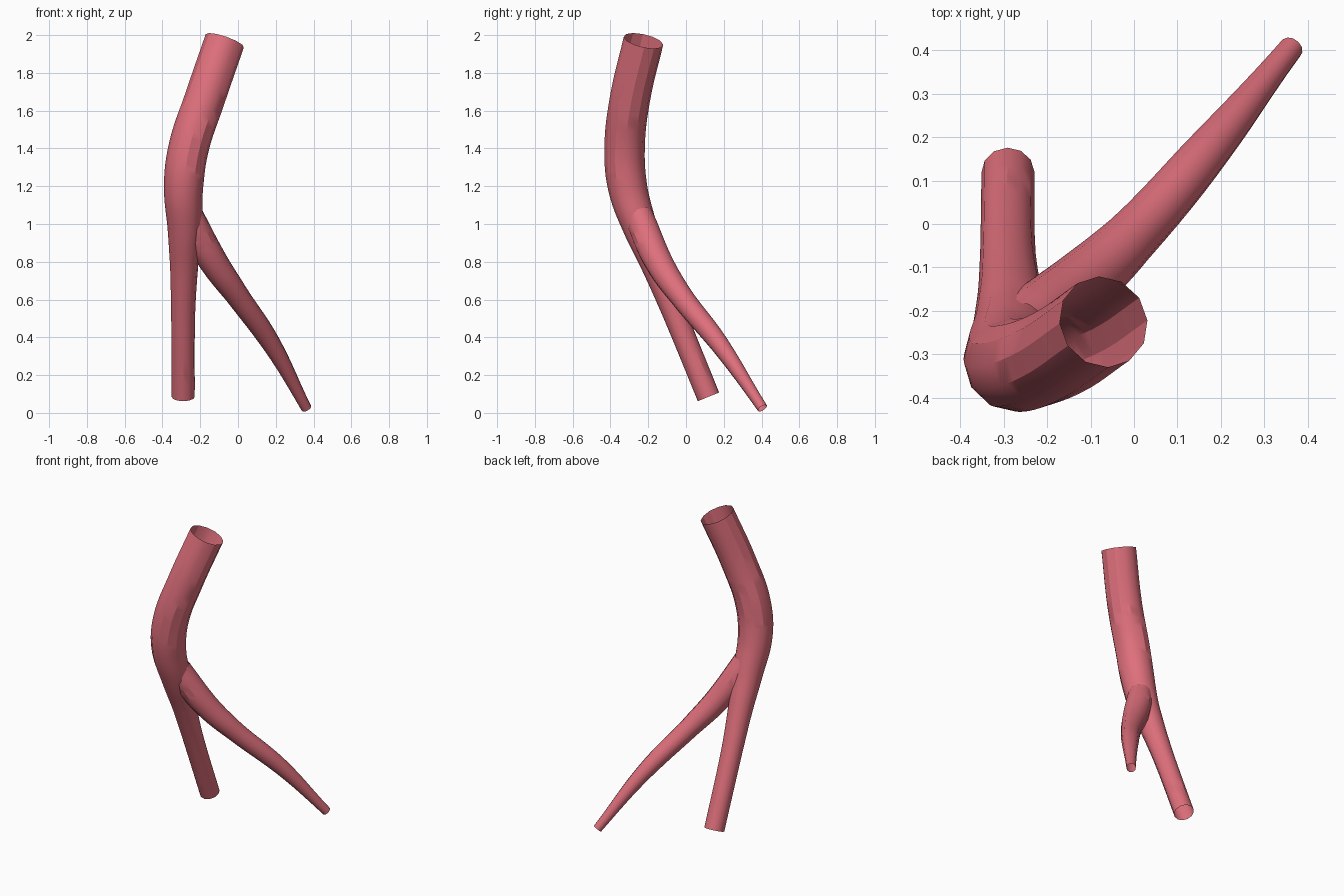
import bpy

cube = bpy.data.objects.get("Cube")
if cube:
    bpy.data.objects.remove(cube, do_unlink=True)

# Shared pink material
PINK = (0.73, 0.16, 0.2, 1)
pink = bpy.data.materials.new("vessel_pink")
pink.use_nodes = True
pink.diffuse_color = PINK
pink.node_tree.nodes["Principled BSDF"].inputs["Base Color"].default_value = PINK


def tube(name, path):
    """Sweep an open twelve-sided tube along (x, y, z, radius) points."""
    curve = bpy.data.curves.new(name, 'CURVE')
    curve.dimensions = '3D'
    curve.bevel_depth = 1
    curve.bevel_resolution = 4
    curve.resolution_u = 6
    curve.use_fill_caps = False
    spline = curve.splines.new('BEZIER')
    spline.radius_interpolation = 'CARDINAL'
    spline.bezier_points.add(len(path) - 1)
    for point, (x, y, z, radius) in zip(spline.bezier_points, path):
        point.co = (x, y, z)
        point.radius = radius
        point.handle_left_type = point.handle_right_type = 'AUTO'
    obj = bpy.data.objects.new(name, curve)
    bpy.context.collection.objects.link(obj)
    bpy.ops.object.select_all(action='DESELECT')
    obj.select_set(True)
    bpy.context.view_layer.objects.active = obj
    bpy.ops.object.convert(target='MESH')
    obj = bpy.context.object
    obj.name = name
    obj.data.materials.clear()
    obj.data.materials.append(pink)
    bpy.ops.object.shade_smooth_by_angle()
    return obj


# Main vessel, from the wide top opening down to the narrow end
tube("main_vessel", [
    (-0.07, -0.225, 1.97, 0.107),
    (-0.177, -0.297, 1.66, 0.107),
    (-0.262, -0.325, 1.4, 0.107),
    (-0.288, -0.31, 1.2, 0.104),
    (-0.283, -0.25, 1.0, 0.092),
    (-0.285, -0.17, 0.8, 0.076),
    (-0.29, -0.07, 0.55, 0.064),
    (-0.29, 0.119, 0.085, 0.061),
])

# Side branch, starting inside the main vessel
tube("side_branch", [
    (-0.26, -0.25, 1.05, 0.075),
    (-0.225, -0.22, 0.97, 0.08),
    (-0.13, -0.145, 0.8, 0.076),
    (-0.01, -0.035, 0.63, 0.063),
    (0.18, 0.18, 0.36, 0.05),
    (0.362, 0.405, 0.025, 0.028),
])
